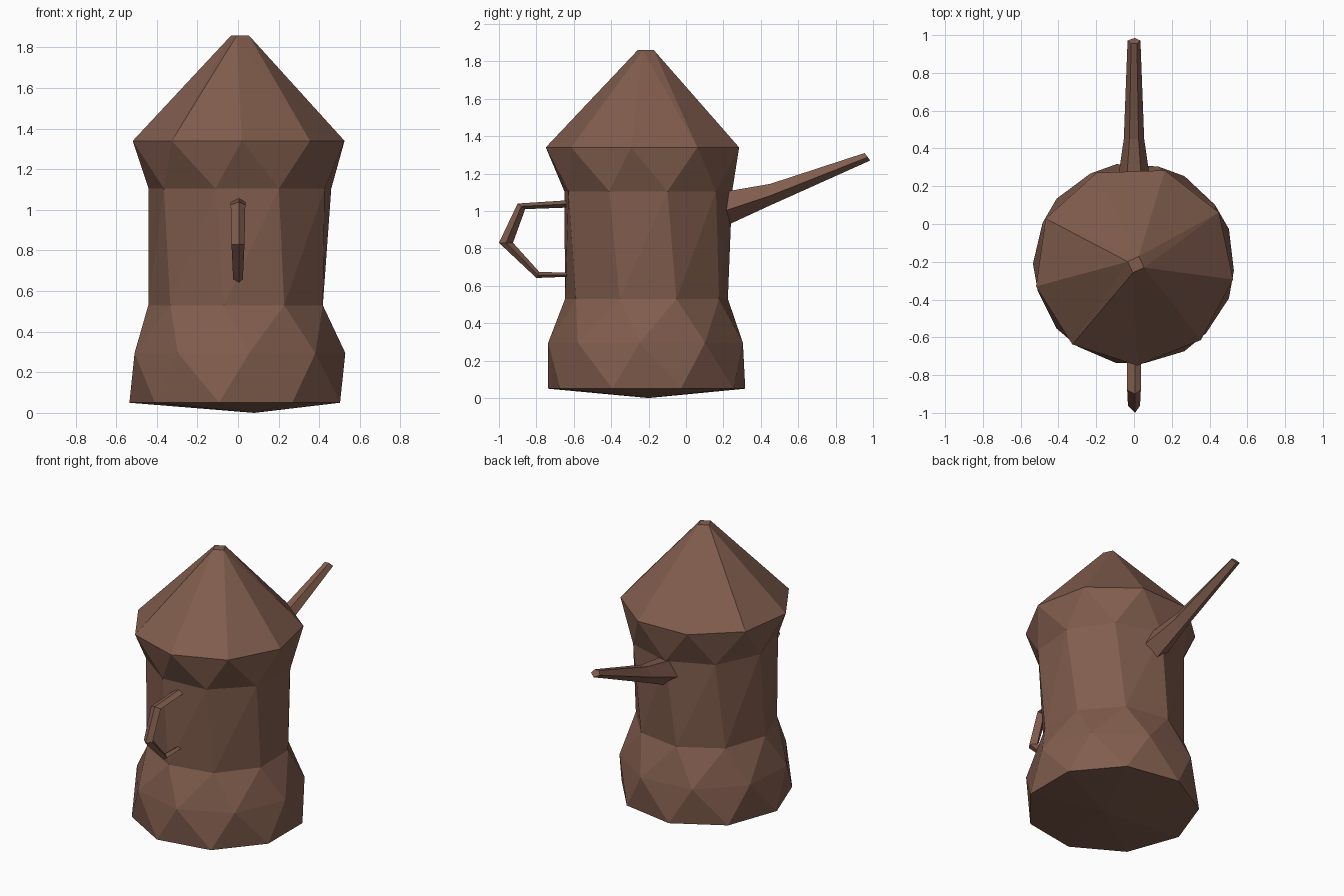
import bpy, bmesh, math
from mathutils import Vector

if "Cube" in bpy.data.objects:
    bpy.data.objects.remove(bpy.data.objects["Cube"])

brown = bpy.data.materials.new("brown_clay")
brown.diffuse_color = (0.22, 0.11, 0.075, 1)
brown.use_nodes = True
brown.node_tree.nodes["Principled BSDF"].inputs["Base Color"].default_value = brown.diffuse_color


def make_object(name, bm):
    bmesh.ops.recalc_face_normals(bm, faces=bm.faces)
    mesh = bpy.data.meshes.new(name)
    bm.to_mesh(mesh)
    bm.free()
    mesh.materials.append(brown)
    obj = bpy.data.objects.new(name, mesh)
    bpy.context.collection.objects.link(obj)
    return obj


def ring_points(n, radius, z, phase, cx=0.0, cy=-0.21):
    """Points round the pot, sorted by angle from zero to a full turn."""
    angles = sorted((phase + 360 * i / n) % 360 for i in range(n))
    return [(a, Vector((cx + radius * math.cos(math.radians(a)),
                        cy + radius * math.sin(math.radians(a)), z))) for a in angles]


def stitch(bm, lower, upper):
    """Zigzag triangles between two rings, always advancing the ring that lags."""
    i = j = 0
    n, m = len(lower), len(upper)

    def angle(ring, k):
        return ring[k % len(ring)][0] + 360 * (k // len(ring))

    while i < n or j < m:
        a, b = lower[i % n][1], upper[j % m][1]
        if j >= m or (i < n and angle(lower, i + 1) <= angle(upper, j + 1)):
            i += 1
            bm.faces.new((a, lower[i % n][1], b))
        else:
            j += 1
            bm.faces.new((a, upper[j % m][1], b))


def lathe(name, specs, base_point=None):
    bm = bmesh.new()
    rings = [[(a, bm.verts.new(p)) for a, p in ring_points(*s)] for s in specs]
    for lower, upper in zip(rings, rings[1:]):
        stitch(bm, lower, upper)
    if base_point:
        tip = bm.verts.new(base_point)
        loop = [v for _, v in rings[0]]
        for k, v in enumerate(loop):
            bm.faces.new((v, tip, loop[(k + 1) % len(loop)]))
    else:
        bm.faces.new([v for _, v in rings[-1]])
    return make_object(name, bm)


def tube(name, sections):
    """Skin a run of matching cross-sections and cap both ends."""
    bm = bmesh.new()
    rings = [[bm.verts.new(p) for p in s] for s in sections]
    for a, b in zip(rings, rings[1:]):
        for k in range(len(a)):
            q = (k + 1) % len(a)
            bm.faces.new((a[k], a[q], b[q], b[k]))
    bm.faces.new(rings[0])
    bm.faces.new(rings[-1])
    return make_object(name, bm)


# Pot body: bulging base, waist, and flared neck
lathe("pot_body", [
    (9, 0.535, 0.05, 260),
    (9, 0.53, 0.295, 256 + 360 / 18),
    (9, 0.442, 0.53, 261),
    (9, 0.458, 1.105, 254, 0.015),
    (9, 0.53, 1.34, 272, 0.0, -0.22),
], base_point=(0.08, -0.2, 0.0))

# Conical lid with a small square top
lathe("lid", [
    (9, 0.53, 1.34, 272, 0.0, -0.22),
    (4, 0.046, 1.86, 70, 0.01, -0.215),
])

# Spout: tapering five-sided tube
profile = [(0.1, 0), (1, 0.45), (0.45, 1), (-0.45, 1), (-1, 0.45)]
spout = []
for y, half, low, high, lean in [(0.19, 0.092, 0.91, 1.1, 0.0),
                                 (0.45, 0.054, 1.03, 1.145, 0.0),
                                 (0.97, 0.034, 1.27, 1.31, -0.03)]:
    spout.append([(half * u, y + lean * (v - 0.5), low + (high - low) * v)
                  for u, v in profile])
tube("spout", spout)

# Handle: bent diamond-section bar, given by outer and inner corners
handle = []
for yo, zo, yi, zi, half in [(-0.59, 1.06, -0.59, 1.02, 0.037),
                             (-0.90, 1.04, -0.86, 1.01, 0.036),
                             (-1.0, 0.83, -0.925, 0.83, 0.032),
                             (-0.80, 0.642, -0.785, 0.675, 0.024),
                             (-0.59, 0.65, -0.59, 0.668, 0.018)]:
    ym, zm = (yo + yi) / 2, (zo + zi) / 2
    handle.append([(0.005, yo, zo), (half, ym, zm), (0, yi, zi), (-half, ym, zm)])
tube("handle", handle)
